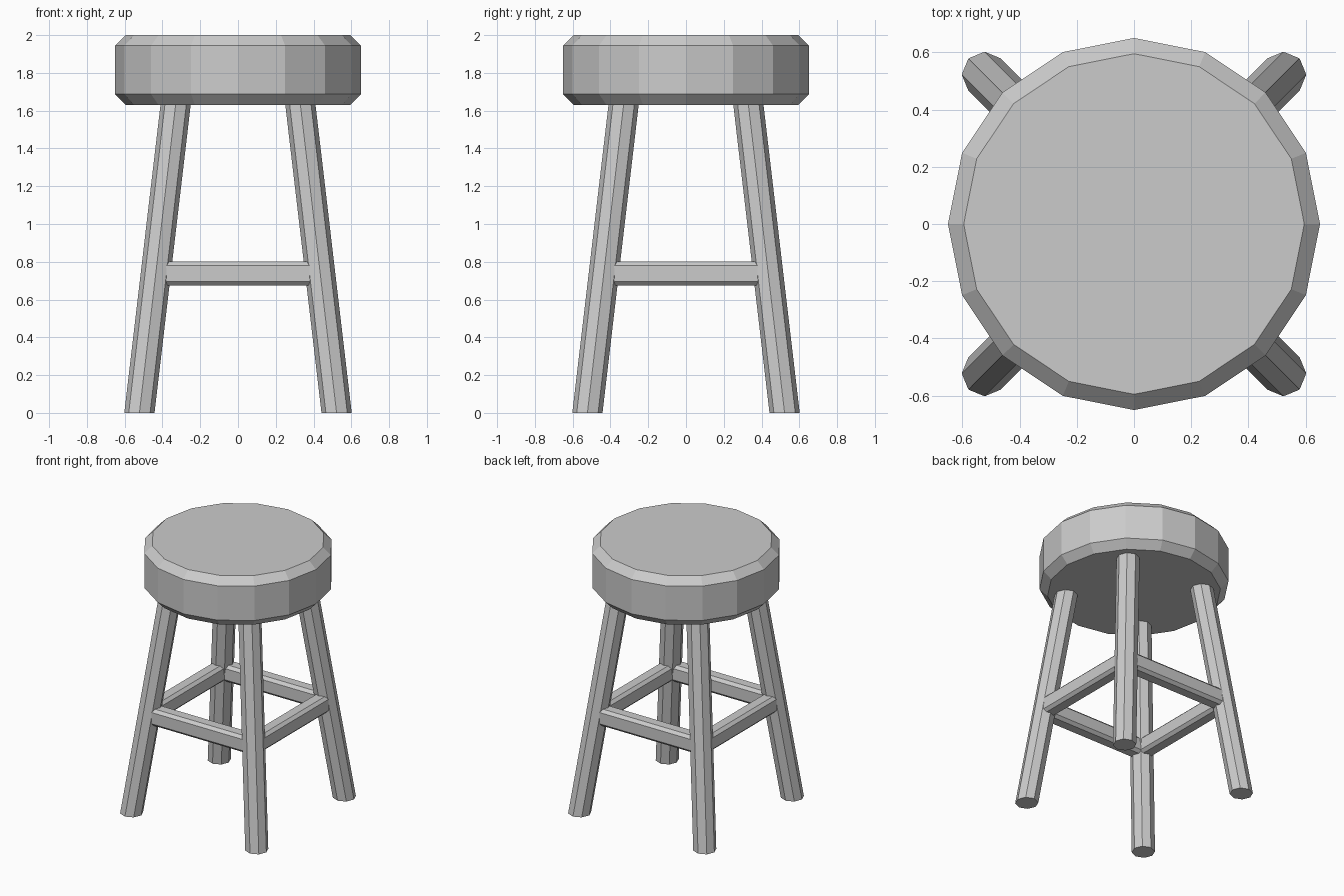
import bpy, bmesh, math

if "Cube" in bpy.data.objects:
    bpy.data.objects.remove(bpy.data.objects["Cube"])


def make_object(name, bm):
    bmesh.ops.recalc_face_normals(bm, faces=bm.faces)
    mesh = bpy.data.meshes.new(name)
    bm.to_mesh(mesh)
    bm.free()
    obj = bpy.data.objects.new(name, mesh)
    bpy.context.collection.objects.link(obj)
    return obj


def loft(name, rings, sides):
    """Join regular polygon rings, each (x, y, z, radius), and cap both ends."""
    bm = bmesh.new()
    loops = []
    for x, y, z, r in rings:
        loops.append([bm.verts.new((x + r * math.cos(2 * math.pi * i / sides),
                                    y + r * math.sin(2 * math.pi * i / sides), z))
                      for i in range(sides)])
    for a, b in zip(loops, loops[1:]):
        for i in range(sides):
            j = (i + 1) % sides
            bm.faces.new((a[i], a[j], b[j], b[i]))
    bm.faces.new(loops[0])
    bm.faces.new(loops[-1])
    return make_object(name, bm)


def bar(name, centre, size, chamfer):
    """Box with chamfered long edges."""
    bm = bmesh.new()
    bmesh.ops.create_cube(bm, size=1)
    for v in bm.verts:
        v.co = [c + s * k for c, s, k in zip(centre, size, v.co)]
    axis = 0 if size[0] > size[1] else 1
    long_edges = [e for e in bm.edges
                  if abs(e.verts[0].co[axis] - e.verts[1].co[axis]) > 0.3]
    bmesh.ops.bevel(bm, geom=long_edges, offset=chamfer, segments=1,
                    affect='EDGES', profile=0.5)
    return make_object(name, bm)


# Round seat with chamfered rims
loft("seat", [(0, 0, 1.63, 0.595), (0, 0, 1.687, 0.65),
              (0, 0, 1.946, 0.65), (0, 0, 2.0, 0.595)], 16)

# Four splayed octagonal legs
FOOT, SLOPE, TOP = 0.522, 0.1175, 1.64
for sx, side in ((-1, "left"), (1, "right")):
    for sy, end in ((-1, "front"), (1, "back")):
        t = FOOT - SLOPE * TOP
        loft(f"{end}_{side}_leg", [(sx * FOOT, sy * FOOT, 0, 0.08),
                                   (sx * t, sy * t, TOP, 0.08)], 8)

# Four stretchers joining the legs
Z = 0.738
P = FOOT - SLOPE * Z
for s, fb, lr in ((-1, "front", "left"), (1, "back", "right")):
    bar(f"{fb}_stretcher", (0, s * P, Z), (2 * P, 0.11, 0.127), 0.021)
    bar(f"{lr}_stretcher", (s * P, 0, Z), (0.11, 2 * P, 0.127), 0.021)
